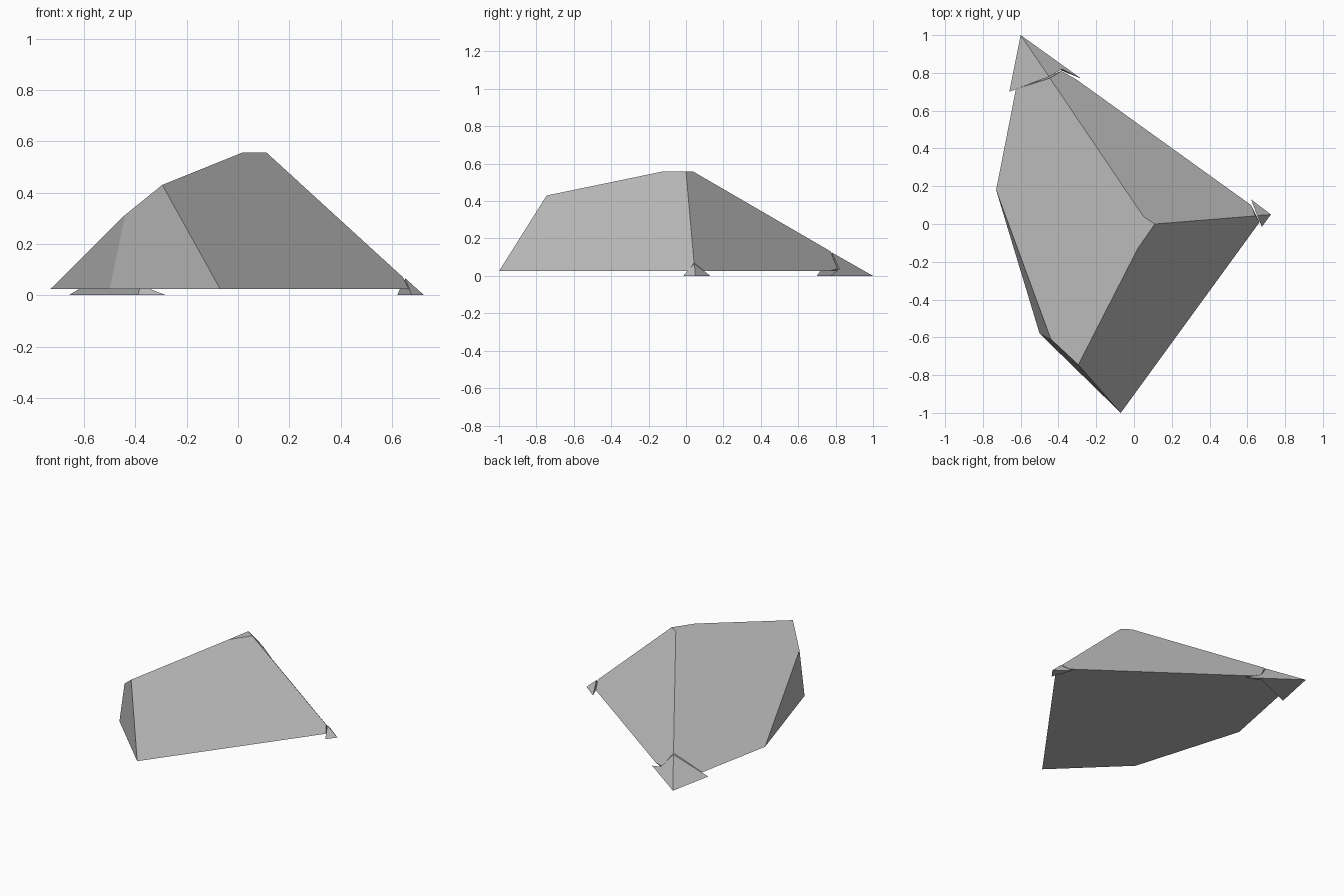
import bpy
import bmesh

cube = bpy.data.objects.get("Cube")
if cube:
    bpy.data.objects.remove(cube, do_unlink=True)

# Single stone colour
stone = bpy.data.materials.new("stone grey")
stone.use_nodes = True
stone.diffuse_color = (0.5, 0.5, 0.5, 1)
bsdf = stone.node_tree.nodes["Principled BSDF"]
bsdf.inputs["Base Color"].default_value = (0.5, 0.5, 0.5, 1)
bsdf.inputs["Roughness"].default_value = 0.9


def faceted(name, points, faces):
    """Flat-faced solid from named corner points and corner lists."""
    bm = bmesh.new()
    corner = {key: bm.verts.new(co) for key, co in points.items()}
    for face in faces:
        bm.faces.new([corner[key] for key in face.split()])
    bmesh.ops.recalc_face_normals(bm, faces=bm.faces)
    mesh = bpy.data.meshes.new(name)
    bm.to_mesh(mesh)
    bm.free()
    mesh.materials.append(stone)
    obj = bpy.data.objects.new(name, mesh)
    bpy.context.collection.objects.link(obj)
    return obj


# Main rock: flat underside, small flat crest, notched at two broken corners
base, crest = 0.025, 0.557
faceted("rock_body", {
    "front": (-0.07, -1.0, base),
    "front_side": (-0.50, -0.58, base),
    "side": (-0.73, 0.18, base),
    "back_a": (-0.625, 0.715, base),
    "back_b": (-0.385, 0.805, base),
    "back_c": (-0.305, 0.765, base),
    "end_a": (0.62, 0.10, base),
    "end_b": (0.665, 0.01, base),
    "shoulder": (-0.295, -0.745, 0.43),
    "low_shoulder": (-0.44, -0.61, 0.313),
    "crest_front": (0.02, -0.13, crest),
    "crest_end": (0.11, 0.0, crest),
    "crest_back": (0.05, 0.04, crest),
    "back_ridge": (-0.445, 0.772, 0.132),
    "back_kink": (-0.385, 0.81, 0.04),
    "end_ridge": (0.643, 0.043, 0.07),
}, [
    "front front_side side back_a back_b back_c end_a end_b",
    "front end_b end_ridge crest_end crest_front shoulder",
    "front shoulder low_shoulder front_side",
    "front_side low_shoulder side",
    "side low_shoulder shoulder crest_front crest_back back_ridge back_a",
    "crest_front crest_end crest_back",
    "crest_back crest_end end_ridge end_a back_c back_kink back_ridge",
    "back_a back_ridge back_kink back_b",
    "back_b back_kink back_c",
    "end_a end_ridge end_b",
])

# Broken-off back corner, lying on the ground
faceted("back_chip", {
    "tip": (-0.60, 1.0, 0),
    "outer": (-0.66, 0.70, 0),
    "kink": (-0.39, 0.815, 0),
    "inner": (-0.28, 0.77, 0),
    "ridge": (-0.45, 0.78, 0.125),
    "kink_top": (-0.38, 0.82, 0.038),
}, [
    "tip outer kink inner",
    "tip ridge outer",
    "tip inner kink_top ridge",
    "outer ridge kink_top kink",
    "kink kink_top inner",
])

# Broken-off end corner
faceted("end_chip", {
    "tip": (0.725, 0.05, 0),
    "back": (0.62, 0.13, 0),
    "front": (0.677, -0.015, 0),
    "ridge": (0.652, 0.045, 0.066),
}, [
    "tip back front",
    "tip ridge back",
    "tip front ridge",
    "back ridge front",
])
